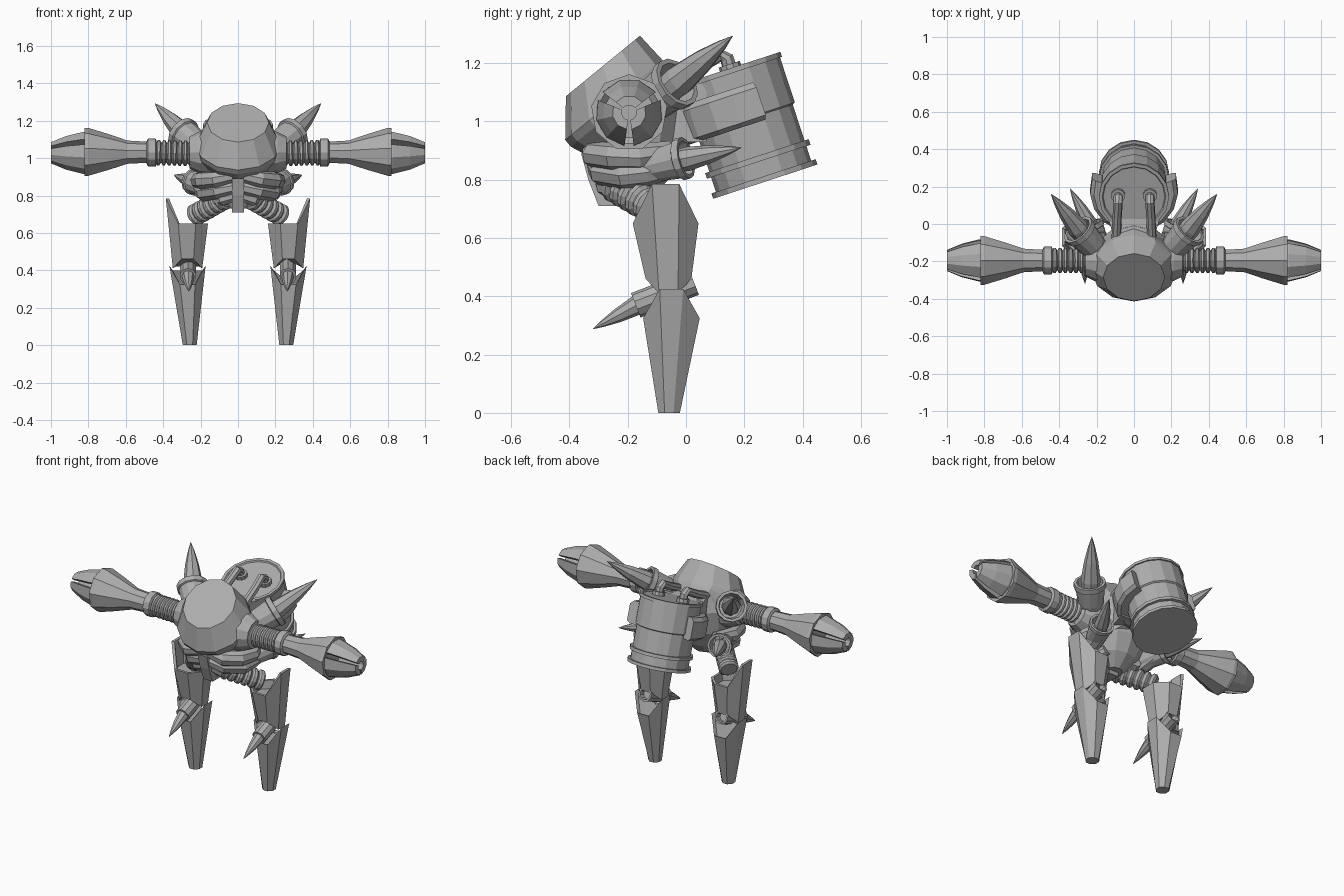
import bpy, bmesh, math
from mathutils import Vector as V

if "Cube" in bpy.data.objects:
    bpy.data.objects.remove(bpy.data.objects["Cube"])

mat = bpy.data.materials.new("steel_grey")
mat.diffuse_color = (0.42, 0.42, 0.42, 1)
mat.use_nodes = True
mat.node_tree.nodes["Principled BSDF"].inputs["Base Color"].default_value = mat.diffuse_color


def finish(name, bm):
    bmesh.ops.recalc_face_normals(bm, faces=bm.faces)
    me = bpy.data.meshes.new(name)
    bm.to_mesh(me)
    bm.free()
    me.materials.append(mat)
    ob = bpy.data.objects.new(name, me)
    bpy.context.collection.objects.link(ob)
    return ob


def loft(name, rings, closed=False):
    """Skin a list of equal point rings; cap the ends unless closed."""
    bm = bmesh.new()
    vs = [[bm.verts.new(p) for p in r] for r in rings]
    n = len(vs[0])
    pairs = list(zip(vs, vs[1:])) + ([(vs[-1], vs[0])] if closed else [])
    for a, b in pairs:
        for i in range(n):
            j = (i + 1) % n
            bm.faces.new((a[i], a[j], b[j], b[i]))
    if not closed:
        bm.faces.new(vs[0][::-1])
        bm.faces.new(vs[-1])
    return finish(name, bm)


def frame(axis, ref):
    z = V(axis).normalized()
    x = V(ref)
    x = (x - z * x.dot(z)).normalized()
    return x, z.cross(x), z


def lathe(name, o, axis, prof, sides=12, ref=(0, 0, 1), rot=0.0):
    """Revolve (radius, distance) pairs about an axis from o."""
    x, y, z = frame(axis, ref)
    ang = [rot + math.tau * i / sides for i in range(sides)]
    return loft(name, [[V(o) + z * t + (x * math.cos(a) + y * math.sin(a)) * max(r, .001)
                        for a in ang] for r, t in prof])


def sector(name, o, axis, ref, mid, half, stations, n=4):
    """Thick arc lofted through (distance, inner radius, outer radius)."""
    x, y, z = frame(axis, ref)
    ang = [mid - half + 2 * half * i / n for i in range(n + 1)]
    rings = []
    for t, ri, ro in stations:
        pts = [(ro, a) for a in ang] + [(ri, a) for a in ang[::-1]]
        rings.append([V(o) + z * t + (x * math.cos(a) + y * math.sin(a)) * r for r, a in pts])
    return loft(name, rings)


def tube(name, path, radii, sides=8):
    path = [V(p) for p in path]
    rings = []
    for i, p in enumerate(path):
        d = path[min(i + 1, len(path) - 1)] - path[max(i - 1, 0)]
        x, y, _ = frame(d, (0.13, 0.2, 1))
        rings.append([p + (x * math.cos(a) + y * math.sin(a)) * radii[i]
                      for a in (math.tau * k / sides for k in range(sides))])
    return loft(name, rings)


def ball(name, c, r, sides=12, rows=7):
    lathe(name, c, (0, 0, 1), [(r * math.sin(math.pi * i / rows), -r * math.cos(math.pi * i / rows))
                               for i in range(rows + 1)], sides)


def ribbed(name, a, b, r, n):
    """Bellows made of alternating wide and narrow rings."""
    a, b = V(a), V(b)
    step = (b - a).length / n
    prof = []
    for i in range(n):
        prof += [(r * .8, i * step), (r, (i + .25) * step), (r, (i + .65) * step), (r * .8, (i + .9) * step)]
    lathe(name, a, b - a, prof, 12)


def spike(name, base, tip, r):
    d = V(tip) - V(base)
    L = d.length
    lathe(name, base, d, [(r * .9, 0), (r, L * .2), (r * .72, L * .55), (r * .35, L * .82), (0, L)], 8)


def cup(name, a, b, r0, r):
    d = V(b) - V(a)
    L = d.length
    lathe(name, a, d, [(r0, 0), (r * .8, L * .45), (r * .9, L * .85), (r, L * .87), (r, L),
                       (r * .82, L), (r * .7, L * .72)], 12)


# Tilted head with flat cap and pointed chin
head = []
for t, rx, u0, u1 in ((0, .165, -.165, .165), (.115, .228, -.262, .172), (.145, .225, -.262, .175),
                      (.21, .195, -.235, .17), (.38, .12, -.18, .08)):
    c, h = (u0 + u1) / 2, (u1 - u0) / 2
    ring = []
    for k in range(12):
        a = math.tau * k / 12
        u = c + h * math.cos(a)
        ring.append((rx * math.sin(a), -.285 + .63 * t + .77 * u, 1.19 - .77 * t + .63 * u))
    head.append(ring)
loft("head", head)
ball("nose_knob", (0, -.42, .965), .029, 10, 6)

# Torso, pelvis and link to the tank
torso = []
for z, rx, y0, y1 in ((.73, .06, -.27, -.13), (.80, .14, -.31, -.06), (.90, .19, -.34, -.01),
                      (1.04, .20, -.34, .01), (1.14, .14, -.25, -.01)):
    torso.append([(rx * math.cos(a), (y0 + y1) / 2 + (y1 - y0) / 2 * math.sin(a), z)
                  for a in (math.tau * k / 12 for k in range(12))])
loft("torso", torso)
loft("pelvis_keel", [[(x, y, z) for x, y in ((-.032, y0), (.032, y0), (.032, y1), (-.032, y1))]
                     for z, y0, y1 in ((.71, -.30, -.18), (.80, -.335, -.15), (.89, -.36, -.15))])
loft("tank_link", [[(-w, y, z0), (w, y, z0), (w, y, z1), (-w, y, z1)]
                   for y, w, z0, z1 in ((-.10, .10, .93, 1.14), (.07, .15, .93, 1.13))])

# Back tank with rims and a wraparound bracket
TOP, AX = (0, .145, 1.18), (0, .312, -.95)
lathe("back_tank", TOP, AX, [(.165, .008), (.17, 0), (.188, 0), (.188, .018), (.181, .018), (.181, .18),
                             (.172, .185), (.172, .315), (.187, .315), (.187, .335), (.172, .335),
                             (.172, .388), (.188, .388), (.188, .407)], 16)
sector("tank_bracket", TOP, AX, (0, -1, 0), 0, math.radians(108),
       ((.07, .17, .215), (.09, .17, .235), (.19, .17, .235), (.205, .17, .215)), 10)

for s in (1, -1):
    side = "right" if s > 0 else "left"

    def P(x, y, z):
        return V((s * x, y, z))

    def N(part):
        return side + "_" + part

    # Feed pipe from tank to head
    tube(N("feed_pipe"), [P(.085, .155, 1.17), P(.085, .14, 1.215), P(.085, .115, 1.23),
                          P(.09, .04, 1.185), P(.095, -.07, 1.13)], [.025] * 5, 8)
    lathe(N("pipe_flange"), P(.085, .155, 1.175), (0, -.312, .95), [(.038, 0), (.038, .022)], 10)

    # Arm: socket, bellows, collar, forearm bell and three claws
    SH = P(0, -.195, 1.03)
    X = (s, 0, 0)
    lathe(N("shoulder_socket"), SH, X, [(.13, .12), (.11, .21), (.085, .26), (.06, .26)], 12)
    ribbed(N("arm_bellows"), P(.24, -.195, 1.025), P(.44, -.195, 1.03), .068, 7)
    lathe(N("arm_collar"), SH, X, [(.062, .435), (.074, .44), (.074, .482), (.062, .488)], 12)
    lathe(N("forearm"), SH, X, [(.058, .485), (.064, .59), (.098, .69), (.132, .80), (.132, .82),
                                (.112, .82), (.09, .80)], 9)
    for k in range(3):
        sector(N("claw_%d" % (k + 1)), SH, X, (0, 0, 1), math.tau * k / 3, math.radians(52),
               ((.79, .075, .113), (.83, .07, .115), (.92, .048, .092), (1.0, .026, .058)), 3)

    # Shoulder spike and hip spike in flared cups
    cup(N("upper_cup"), P(.16, -.18, 1.02), P(.30, -.03, 1.135), .05, .092)
    spike(N("upper_spike"), P(.265, -.067, 1.105), P(.444, .16, 1.293), .056)
    cup(N("lower_cup"), P(.165, -.17, .835), P(.235, 0, .875), .045, .073)
    spike(N("lower_spike"), P(.215, -.04, .862), P(.342, .19, .91), .042)

    # Curved rib tubes round the waist
    tube(N("upper_rib"), [P(.03, -.32, .905), P(.12, -.315, .885), P(.19, -.25, .88), P(.21, -.16, .88),
                          P(.18, -.04, .90)], [.035, .045, .048, .045, .035])
    tube(N("middle_rib"), [P(.02, -.305, .845), P(.11, -.29, .825), P(.18, -.21, .815), P(.19, -.13, .83),
                           P(.20, -.05, .85)], [.036, .045, .048, .05, .045])
    tube(N("lower_rib"), [P(.02, -.285, .80), P(.08, -.275, .785), P(.13, -.21, .775), P(.11, -.11, .80)],
         [.03, .042, .042, .03])

    # Hip bellows and ball
    ribbed(N("hip_bellows"), P(.07, -.25, .785), P(.24, -.09, .69), .06, 6)
    ball(N("hip_ball"), P(.262, -.065, .705), .085)

    # Leg shells: octagons with notched ends
    def octagon(cx, cy, r, zside, zrest, both):
        pts = []
        for k in range(8):
            a = math.radians(22.5 + 45 * k)
            c = abs(math.cos(a)) if both else math.cos(a)
            pts.append(P(cx + r * math.cos(a), cy + r * math.sin(a), zside if c > .9 else zrest))
        return pts

    loft(N("thigh"), [octagon(.27, -.07, .095, .62, .60, False), octagon(.272, -.07, .105, .785, .65, False),
                      octagon(.273, -.07, .122, .785, .65, False), octagon(.27, -.06, .085, .41, .46, True),
                      octagon(.27, -.06, .07, .42, .47, True)])
    loft(N("shin"), [octagon(.27, -.052, .085, .40, .31, True), octagon(.27, -.05, .105, .425, .325, True),
                     octagon(.258, -.058, .04, 0, 0, True)])

    # Knee barrel with forward spike
    lathe(N("knee_barrel"), P(.268, .028, .447), (0, -.2, -.078),
          [(.028, .03), (.034, 0), (.045, 0), (.045, .215), (.034, .215)], 10)
    spike(N("knee_spike"), P(.268, -.13, .39), P(.262, -.319, .288), .034)
